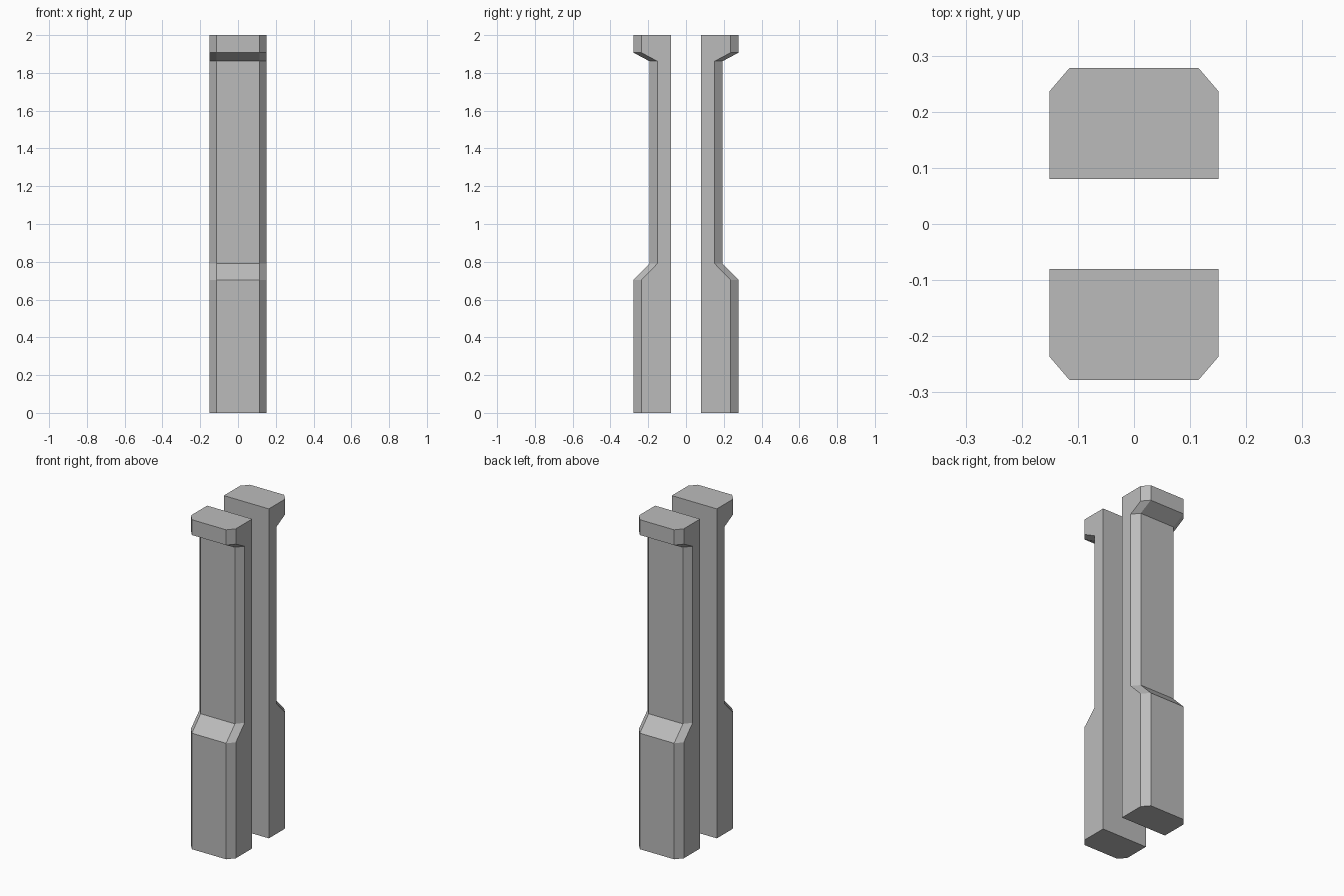
import bpy
import bmesh

cube = bpy.data.objects.get("Cube")
if cube:
    bpy.data.objects.remove(cube, do_unlink=True)

stone = bpy.data.materials.new("grey stone")
stone.use_nodes = True
colour = (0.5, 0.5, 0.5, 1.0)
stone.diffuse_color = colour
stone.node_tree.nodes["Principled BSDF"].inputs["Base Color"].default_value = colour

HALF_WIDTH = 0.151
INNER = 0.08
CHAMFER_X = 0.036
CHAMFER_Y = 0.042
# Height and outer depth of each level: base, shaft, capital
LEVELS = [(0, 0.278), (0.704, 0.278), (0.79, 0.194),
          (1.862, 0.194), (1.907, 0.278), (2, 0.278)]


def pillar(name, side):
    """Half pillar with a flat inner face and chamfered outer corners."""
    bm = bmesh.new()
    rings = []
    for z, depth in LEVELS:
        half = [(HALF_WIDTH, INNER), (HALF_WIDTH, depth - CHAMFER_Y),
                (HALF_WIDTH - CHAMFER_X, depth)]
        outline = half + [(-x, y) for x, y in reversed(half)]
        rings.append([bm.verts.new((x, side * y, z)) for x, y in outline])
    # Skin between levels; the flat inner face is a single polygon
    for low, high in zip(rings, rings[1:]):
        for i in range(len(low) - 1):
            bm.faces.new((low[i], low[i + 1], high[i + 1], high[i]))
    bm.faces.new([r[-1] for r in rings] + [r[0] for r in reversed(rings)])
    bm.faces.new(rings[0])
    bm.faces.new(rings[-1])
    bmesh.ops.recalc_face_normals(bm, faces=bm.faces)
    mesh = bpy.data.meshes.new(name)
    bm.to_mesh(mesh)
    bm.free()
    mesh.materials.append(stone)
    bpy.context.collection.objects.link(bpy.data.objects.new(name, mesh))


pillar("front_pillar", -1)
pillar("back_pillar", 1)
